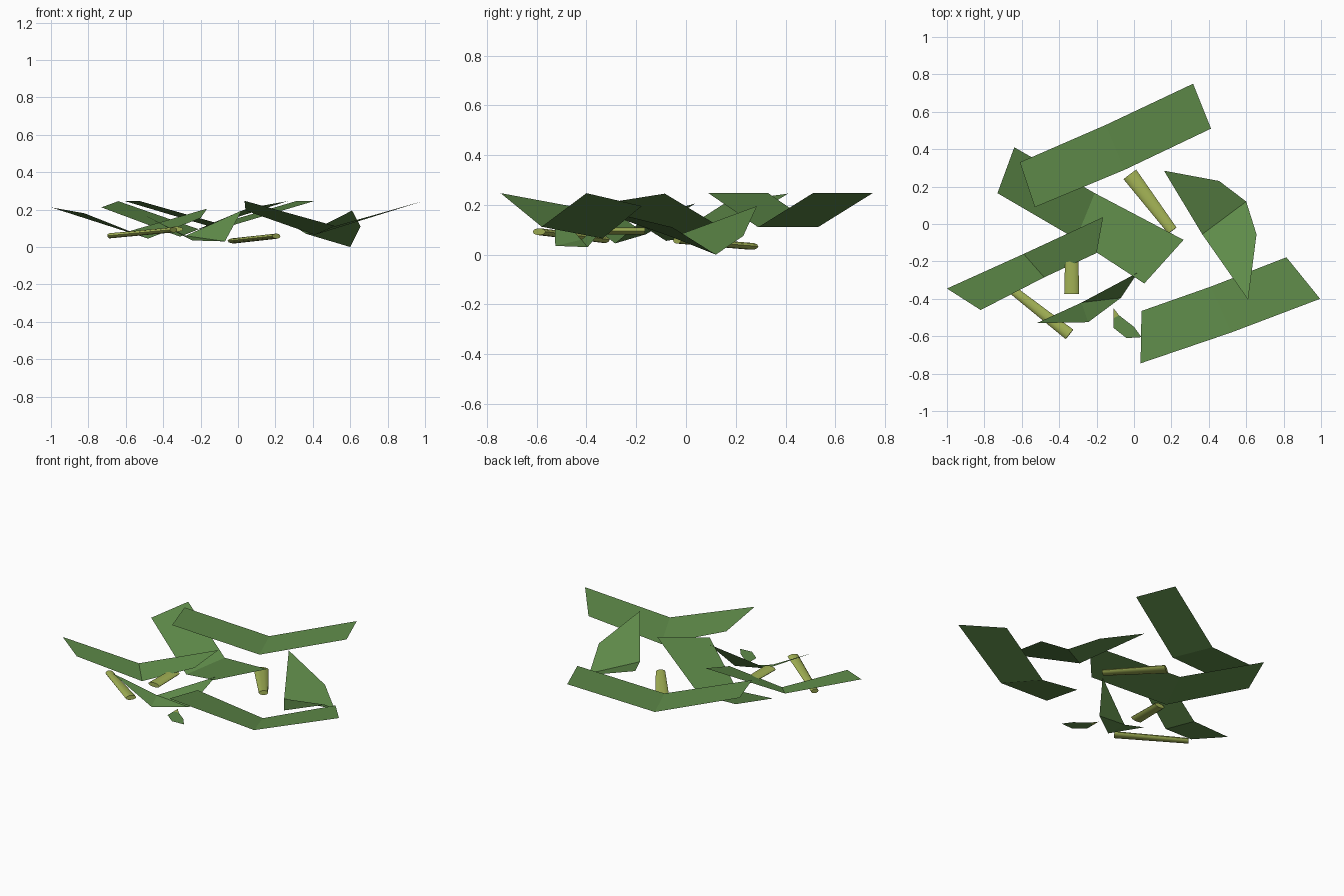
import bpy, bmesh, math
from mathutils import Vector

if "Cube" in bpy.data.objects:
    bpy.data.objects.remove(bpy.data.objects["Cube"])


def material(name, rgb):
    m = bpy.data.materials.new(name)
    m.diffuse_color = (*rgb, 1)
    m.use_nodes = True
    m.node_tree.nodes["Principled BSDF"].inputs["Base Color"].default_value = m.diffuse_color
    return m


GREEN = material("leaf green", (0.115, 0.26, 0.068))
CANE = material("cane yellow green", (0.36, 0.44, 0.09))


def sheet(name, pts, faces, mats=(GREEN,)):
    """Single-sided-thin leaf with all faces looking up."""
    bm = bmesh.new()
    vs = [bm.verts.new(p) for p in pts]
    for i, f in enumerate(faces):
        face = bm.faces.new([vs[k] for k in f])
        face.normal_update()
        if face.normal.z < 0:
            face.normal_flip()
        face.material_index = min(i, len(mats) - 1)
    me = bpy.data.meshes.new(name)
    bm.to_mesh(me)
    bm.free()
    for m in mats:
        me.materials.append(m)
    ob = bpy.data.objects.new(name, me)
    bpy.context.collection.objects.link(ob)
    return ob


def folded_leaf(name, edge_a, edge_b):
    """Strip bent once across the middle: each edge is end, fold, end."""
    return sheet(name, edge_a + edge_b, [(0, 1, 4, 3), (1, 2, 5, 4)])


def cane(name, start, end, w0, w1, thick=0.028, sides=10):
    """Flattened, slightly tapered stalk piece."""
    a, b = Vector(start), Vector(end)
    d = (b - a).normalized()
    side = d.cross(Vector((0, 0, 1))).normalized()
    up = side.cross(d)
    bm = bmesh.new()
    rings = []
    for c, w in ((a, w0), (b, w1)):
        ring = []
        for i in range(sides):
            t = 2 * math.pi * i / sides
            ring.append(bm.verts.new(c + side * math.cos(t) * w / 2 + up * math.sin(t) * thick / 2))
        rings.append(ring)
    for i in range(sides):
        j = (i + 1) % sides
        bm.faces.new((rings[0][i], rings[0][j], rings[1][j], rings[1][i]))
    bm.faces.new(rings[0])
    bm.faces.new(rings[1])
    bmesh.ops.recalc_face_normals(bm, faces=bm.faces)
    me = bpy.data.meshes.new(name)
    bm.to_mesh(me)
    bm.free()
    me.materials.append(CANE)
    ob = bpy.data.objects.new(name, me)
    bpy.context.collection.objects.link(ob)
    bpy.ops.object.select_all(action='DESELECT')
    ob.select_set(True)
    bpy.context.view_layer.objects.active = ob
    bpy.ops.object.shade_smooth_by_angle(angle=math.radians(50))


# Large strip leaves
folded_leaf("back_leaf",
            [(-.61, .33, .247), (-.15, .53, .11), (.316, .75, .247)],
            [(-.53, .09, .247), (-.05, .29, .11), (.412, .51, .247)])
folded_leaf("middle_leaf",
            [(-.64, .41, .245), (-.21, .165, .095), (.265, -.085, .245)],
            [(-.73, .165, .212), (-.31, -.08, .055), (.055, -.318, .208)])
folded_leaf("right_front_leaf",
            [(.04, -.465, .195), (.41, -.335, .065), (.815, -.178, .195)],
            [(.035, -.745, .247), (.52, -.58, .112), (.995, -.40, .247)])
folded_leaf("left_leaf",
            [(-1, -.345, .212), (-.59, -.16, .082), (-.165, .037, .205)],
            [(-.82, -.46, .18), (-.48, -.285, .045), (-.2, -.155, .155)])

# Pointed leaf on the right, folded across its middle
sheet("right_pointed_leaf",
      [(.16, .285, .195), (.455, .23, .075), (.6, .12, 0),
       (.365, -.055, .07), (.61, -.405, .195), (.655, -.055, .11)],
      [(0, 3, 2, 1), (3, 4, 5, 2)])

# Small curled leaf at the front
sheet("front_curled_leaf",
      [(-.52, -.53, .18), (-.245, -.525, .035), (-.07, -.395, .03),
       (.02, -.26, .195), (-.28, -.42, .06)],
      [(0, 1, 4), (1, 2, 4), (2, 3, 4)])

# Little flat scrap with a yellowish tip
sheet("leaf_scrap",
      [(-.11, -.45, .03), (-.08, -.488, .03), (-.11, -.505, .03), (-.11, -.555, .03),
       (-.04, -.61, .03), (.04, -.605, .03), (0, -.55, .03)],
      [(0, 2, 1), (1, 2, 3, 4, 5, 6)], (CANE, GREEN))

# Cane pieces
cane("back_cane", (-.022, .265, .033), (.205, -.035, .058), .085, .055)
cane("left_cane", (-.685, -.325, .06), (-.345, -.59, .092), .045, .065)
cane("middle_cane", (-.333, -.375, .095), (-.333, -.165, .095), .08, .07)
